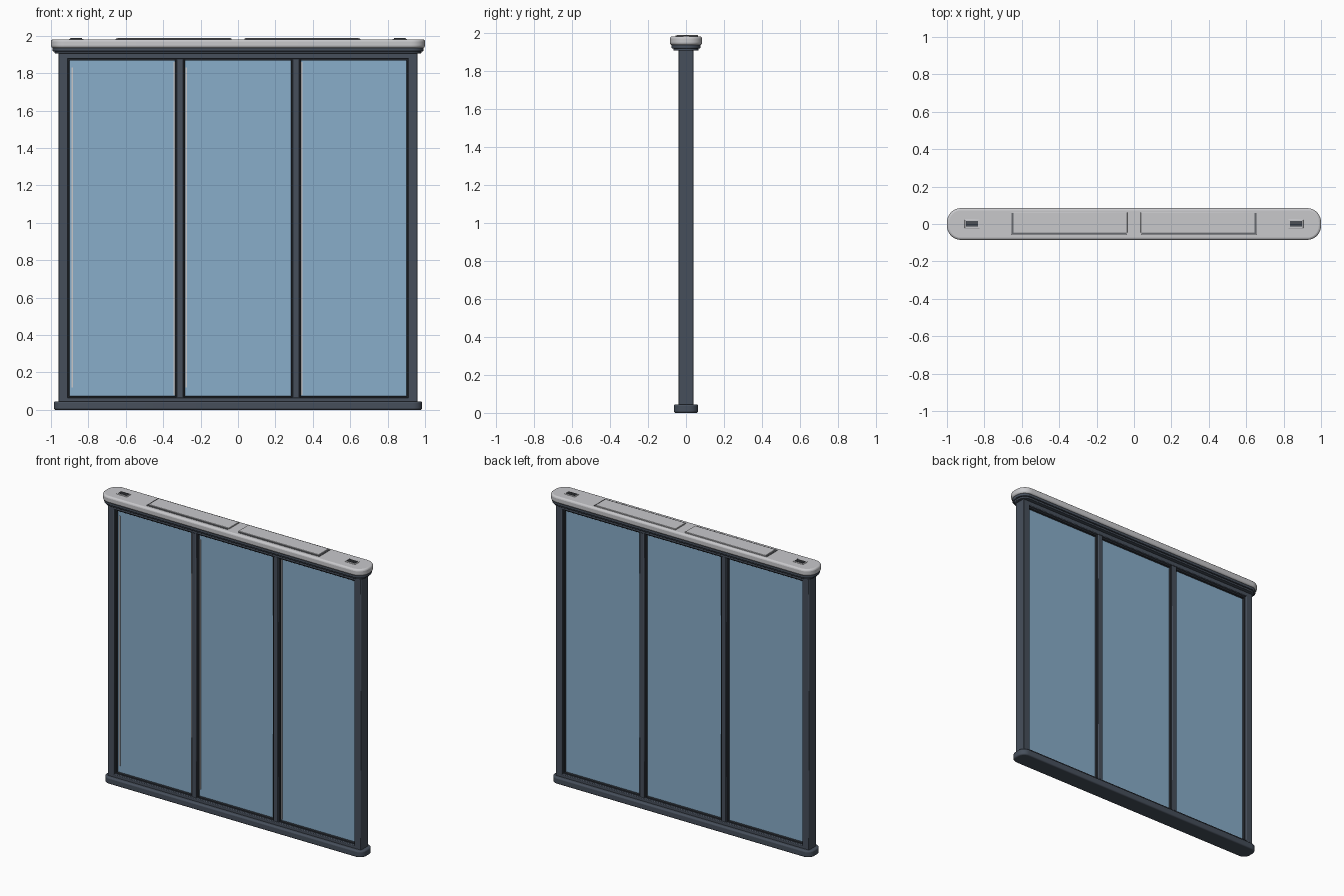
import bpy, bmesh, math

if "Cube" in bpy.data.objects:
    bpy.data.objects.remove(bpy.data.objects["Cube"])


def material(name, rgb):
    m = bpy.data.materials.new(name)
    m.diffuse_color = (*rgb, 1)
    m.use_nodes = True
    m.node_tree.nodes["Principled BSDF"].inputs["Base Color"].default_value = m.diffuse_color
    return m


FRAME = material("slate frame", (0.062, 0.078, 0.105))
DARK = material("dark gasket", (0.03, 0.036, 0.046))
CAP = material("light grey cap", (0.58, 0.58, 0.6))
GREY = material("mid grey trim", (0.14, 0.145, 0.16))
GLASS = material("blue glass", (0.25, 0.42, 0.59))


def finish(name, bm, mat, bevel, segments):
    me = bpy.data.meshes.new(name)
    bmesh.ops.recalc_face_normals(bm, faces=bm.faces)
    bm.to_mesh(me)
    bm.free()
    me.materials.append(mat)
    ob = bpy.data.objects.new(name, me)
    bpy.context.collection.objects.link(ob)
    if bevel:
        b = ob.modifiers.new("edge bevel", 'BEVEL')
        b.width, b.segments = bevel, segments
        b.limit_method, b.angle_limit = 'ANGLE', math.radians(40)
    bpy.context.view_layer.objects.active = ob
    ob.select_set(True)
    bpy.ops.object.shade_smooth_by_angle(angle=math.radians(35))
    ob.select_set(False)
    return ob


def box(name, x, y, z, mat, bevel=0.0, segments=2):
    """Block between the (low, high) pairs x, y, z."""
    bm = bmesh.new()
    bmesh.ops.create_cube(bm, size=1)
    for v in bm.verts:
        v.co = [lo + (c + 0.5) * (hi - lo) for c, (lo, hi) in zip(v.co, (x, y, z))]
    return finish(name, bm, mat, bevel, segments)


def slab(name, hx, hy, radius, z, mat, bevel=0.0, segments=3):
    """Flat slab with rounded plan corners."""
    bm = bmesh.new()
    pts = []
    for sx, sy, start in ((1, 1, 0), (-1, 1, 90), (-1, -1, 180), (1, -1, 270)):
        for i in range(9):
            a = math.radians(start + i * 90 / 8)
            pts.append((sx * (hx - radius) + radius * math.cos(a),
                        sy * (hy - radius) + radius * math.sin(a), z[0]))
    face = bm.faces.new([bm.verts.new(p) for p in pts])
    ext = bmesh.ops.extrude_face_region(bm, geom=[face])
    for v in ext["geom"]:
        if isinstance(v, bmesh.types.BMVert):
            v.co.z = z[1]
    return finish(name, bm, mat, bevel, segments)


# Sill at the bottom, collar and cap at the top
slab("base_sill", 0.985, 0.064, 0.05, (0, 0.045), FRAME, 0.009)
slab("top_collar", 0.98, 0.066, 0.055, (1.905, 1.925), FRAME, 0.004)
slab("collar_lip", 0.992, 0.076, 0.065, (1.917, 1.937), FRAME, 0.004)
slab("top_cap", 1.0, 0.085, 0.075, (1.935, 1.98), CAP, 0.012)

# Rails and posts
box("bottom_rail", (-0.955, 0.955), (-0.04, 0.04), (0.04, 0.066), FRAME, 0.004)
box("top_rail", (-0.955, 0.955), (-0.04, 0.04), (1.877, 1.915), FRAME, 0.004)
for s, side in ((-1, "left"), (1, "right")):
    box(side + "_post", sorted((s * 0.91, s * 0.96)), (-0.04, 0.04), (0.04, 1.915), FRAME, 0.004)
    box(side + "_mullion", (s * 0.31 - 0.018, s * 0.31 + 0.018), (-0.036, 0.036),
        (0.05, 1.9), FRAME, 0.004)
    box(side + "_mullion_bead", (s * 0.31 - 0.026, s * 0.31 + 0.026), (-0.026, 0.026),
        (0.05, 1.9), DARK, 0.002)

# Glass panes with glazing beads around each
for name, x0, x1 in (("left", -0.91, -0.336), ("middle", -0.284, 0.284), ("right", 0.336, 0.91)):
    box(name + "_glass", (x0, x1), (-0.01, 0.01), (0.06, 1.885), GLASS)
    y = (-0.026, 0.026)
    box(name + "_bead_bottom", (x0, x1), y, (0.06, 0.073), DARK, 0.002)
    box(name + "_bead_top", (x0, x1), y, (1.867, 1.88), DARK, 0.002)
for s, side in ((-1, "left"), (1, "right")):
    box(side + "_post_bead", sorted((s * 0.902, s * 0.915)), (-0.026, 0.026), (0.06, 1.88), DARK, 0.002)

# Pale seal strips on the front of the glass
for i, (x, lo, hi) in enumerate(((-0.887, 0.12, 1.83), (-0.341, 0.08, 1.86),
                                 (-0.277, 0.12, 1.83), (0.341, 0.08, 1.86))):
    box(f"seal_strip_{i + 1}", (x - 0.004, x + 0.004), (-0.015, -0.009), (lo, hi), CAP)

# Raised cover panels and vents on the cap
for s, side in ((-1, "left"), (1, "right")):
    box(side + "_cover_edge", sorted((s * 0.04, s * 0.655)), (-0.056, 0.06), (1.978, 1.984), GREY, 0.002)
    box(side + "_cover", sorted((s * 0.036, s * 0.645)), (-0.048, 0.062), (1.978, 1.988), CAP, 0.002)
    x = s * 0.865
    box(side + "_vent_plate", (x - 0.04, x + 0.04), (-0.024, 0.024), (1.978, 1.983), CAP, 0.002)
    box(side + "_vent", (x - 0.032, x + 0.032), (-0.014, 0.016), (1.98, 1.985), DARK)
    for i in range(3):
        y = -0.009 + i * 0.01
        box(f"{side}_vent_slat_{i + 1}", (x - 0.03, x + 0.03), (y - 0.002, y + 0.002),
            (1.983, 1.987), GREY)
